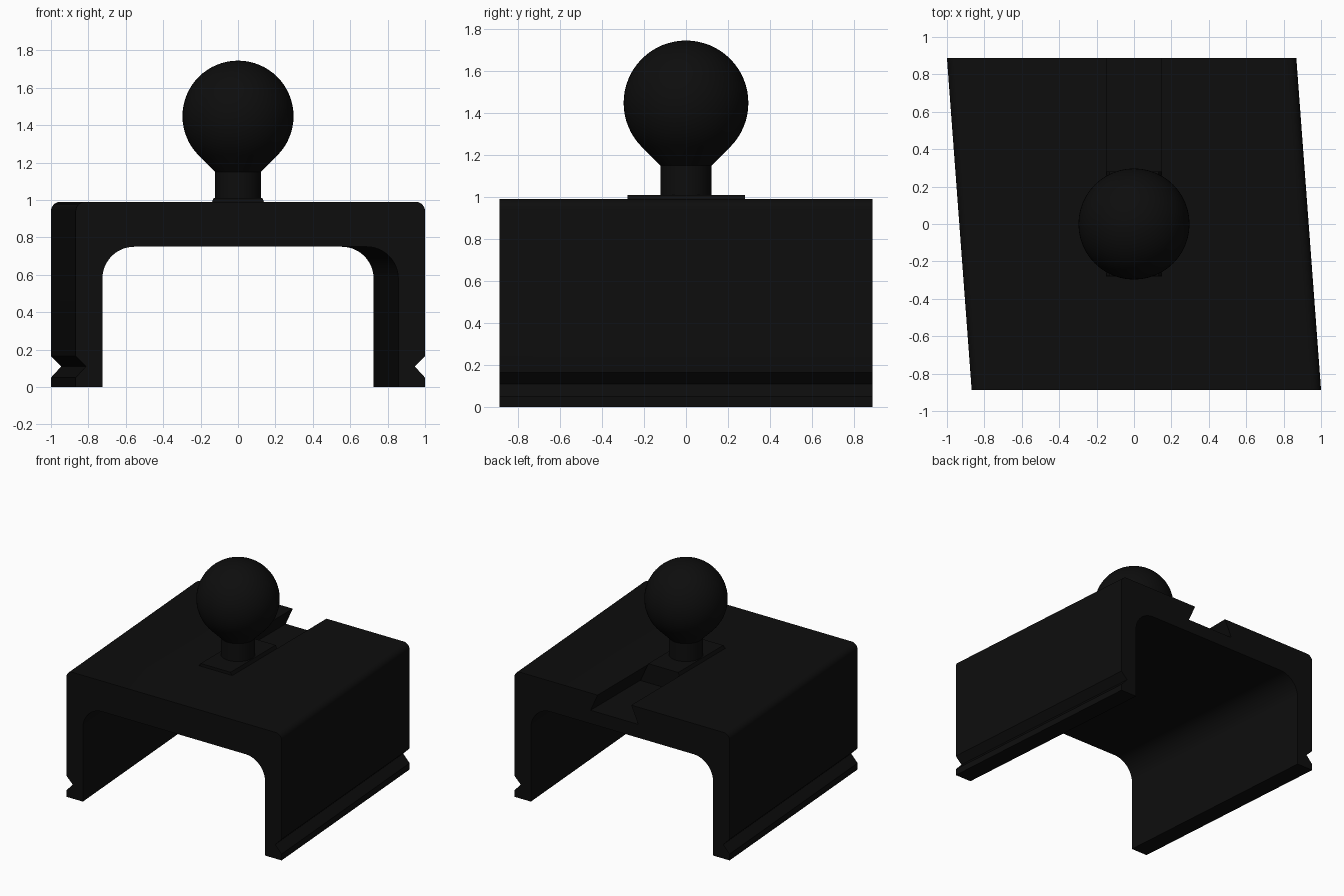
import bpy, bmesh, math

if "Cube" in bpy.data.objects:
    bpy.data.objects.remove(bpy.data.objects["Cube"])

black = bpy.data.materials.new("matte black")
black.diffuse_color = (0.004, 0.004, 0.004, 1)
black.use_nodes = True
black.node_tree.nodes["Principled BSDF"].inputs["Base Color"].default_value = black.diffuse_color

SHEAR = -0.0745  # the bracket is skewed in plan


def make_object(name, bm):
    bmesh.ops.recalc_face_normals(bm, faces=bm.faces)
    mesh = bpy.data.meshes.new(name)
    bm.to_mesh(mesh)
    bm.free()
    mesh.materials.append(black)
    obj = bpy.data.objects.new(name, mesh)
    bpy.context.collection.objects.link(obj)
    return obj


def extrude_profile(name, profile, y0, y1, shear=0.0):
    """Extrude an (x, z) outline along y, optionally skewing it."""
    bm = bmesh.new()
    rings = [[bm.verts.new((x + shear * y, y, z)) for x, z in profile]
             for y in (y0, y1)]
    bm.faces.new(rings[0])
    bm.faces.new(rings[1][::-1])
    n = len(profile)
    for i in range(n):
        j = (i + 1) % n
        bm.faces.new((rings[0][i], rings[1][i], rings[1][j], rings[0][j]))
    return make_object(name, bm)


def arc(cx, cz, r, a0, a1, steps):
    return [(cx + r * math.cos(math.radians(a0 + (a1 - a0) * i / steps)),
             cz + r * math.sin(math.radians(a0 + (a1 - a0) * i / steps)))
            for i in range(steps + 1)]


def dovetail(top, bottom, z0, z1):
    return [(-bottom, z0), (bottom, z0), (top, z1), (-top, z1)]


def smooth(obj):
    bpy.ops.object.select_all(action='DESELECT')
    obj.select_set(True)
    bpy.context.view_layer.objects.active = obj
    bpy.ops.object.shade_smooth_by_angle(angle=math.radians(30))


# U-shaped bracket: right half outline from inner fillet round to the top, then mirrored
W, T, H = 0.934, 0.143, 0.99
inner = W - T
half = arc(inner - 0.17, 0.58, 0.17, 90, 0, 12)
half += [(inner, 0), (W, 0), (W, 0.05), (W - 0.055, 0.11), (W, 0.165)]
half += arc(W - 0.05, H - 0.05, 0.05, 0, 90, 6)
outline = half + [(-x, z) for x, z in reversed(half)]
bracket = extrude_profile("bracket", outline, -0.888, 0.888, SHEAR)

# Dovetail slot open at the back
cutter = extrude_profile("slot_cutter", dovetail(0.133, 0.207, 0.855, 1.02), -0.28, 1.0)
cutter.hide_render = True
cut = bracket.modifiers.new("slot", 'BOOLEAN')
cut.operation = 'DIFFERENCE'
cut.solver = 'EXACT'
cut.object = cutter
bpy.context.view_layer.objects.active = bracket
bpy.ops.object.modifier_apply(modifier=cut.name)
bpy.data.objects.remove(cutter)
smooth(bracket)

# Sliding dovetail insert
extrude_profile("sliding_insert", dovetail(0.13, 0.198, 0.86, 1.01), -0.278, 0.282)

# Ball and neck: one turned profile of (radius, z)
R, CZ = 0.297, 1.448
turned = [(0, 1.0), (0.122, 1.0), (0.122, 1.15)]
turned += arc(0, CZ, R, -45, 90, 24)[:-1] + [(0, CZ + R)]
bm = bmesh.new()
verts = [bm.verts.new((r, 0, z)) for r, z in turned]
edges = [bm.edges.new(pair) for pair in zip(verts, verts[1:])]
bmesh.ops.spin(bm, geom=verts + edges, cent=(0, 0, 0), axis=(0, 0, 1),
               angle=math.tau, steps=48)
bmesh.ops.remove_doubles(bm, verts=bm.verts, dist=1e-4)
smooth(make_object("ball_stud", bm))
